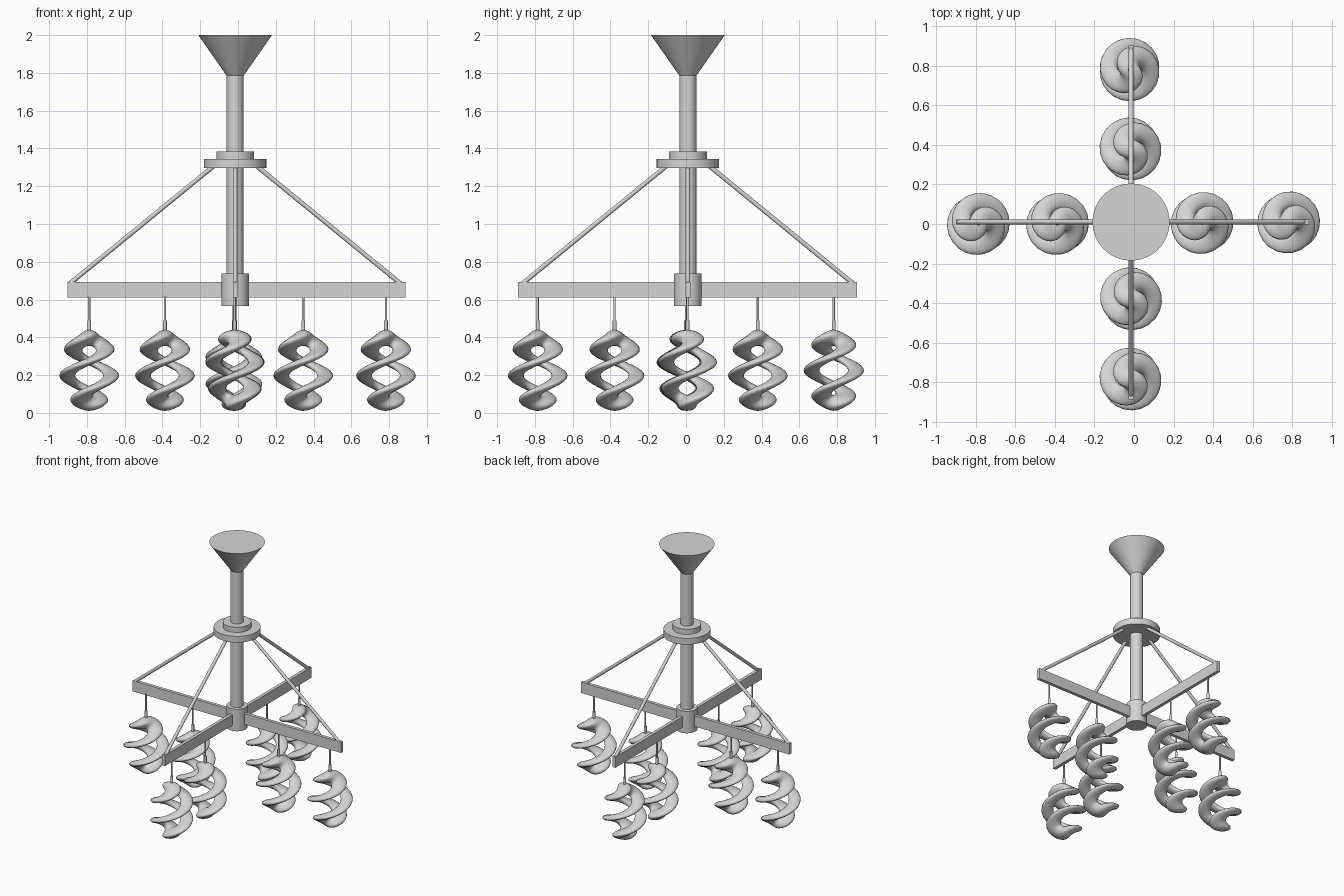
import bpy, bmesh, math
from mathutils import Vector

if "Cube" in bpy.data.objects:
    bpy.data.objects.remove(bpy.data.objects["Cube"])

CX, CY = -0.015, 0.01          # axis of the stem

metal = bpy.data.materials.new("light_grey")
metal.diffuse_color = (0.66, 0.66, 0.66, 1)
metal.use_nodes = True
metal.node_tree.nodes["Principled BSDF"].inputs["Base Color"].default_value = metal.diffuse_color


def finish(name, bm, smooth=True):
    bmesh.ops.recalc_face_normals(bm, faces=bm.faces)
    me = bpy.data.meshes.new(name)
    bm.to_mesh(me)
    bm.free()
    me.materials.append(metal)
    ob = bpy.data.objects.new(name, me)
    bpy.context.collection.objects.link(ob)
    if smooth:
        bpy.context.view_layer.objects.active = ob
        ob.select_set(True)
        bpy.ops.object.shade_smooth_by_angle(angle=math.radians(35))
        ob.select_set(False)
    return ob


def rod(name, p, q, r1, r2=None, seg=12):
    """Capped cylinder or cone from p to q."""
    p, q = Vector(p), Vector(q)
    bm = bmesh.new()
    bmesh.ops.create_cone(bm, cap_ends=True, segments=seg, radius1=r1,
                          radius2=r1 if r2 is None else r2, depth=(q - p).length)
    rot = (q - p).to_track_quat('Z', 'Y').to_matrix()
    for v in bm.verts:
        v.co = rot @ v.co + (p + q) / 2
    return finish(name, bm)


def upright(name, z0, z1, r1, r2=None):
    return rod(name, (CX, CY, z0), (CX, CY, z1), r1, r2, 48)


def box(name, centre, size):
    bm = bmesh.new()
    bmesh.ops.create_cube(bm, size=1)
    for v in bm.verts:
        v.co = Vector(centre) + Vector(a * b for a, b in zip(v.co, size))
    return finish(name, bm, False)


def twisted_pendant(name, x, y, phase):
    """Tall oval ring twisted about its vertical axis into a double helix."""
    bm = bmesh.new()
    n, m = 96, 20
    twist = math.pi / 0.155
    rings = []
    for i in range(n):
        t = 2 * math.pi * i / n
        radial = Vector((math.cos(t) / 0.118, math.sin(t) / 0.172)).normalized()
        ring = []
        for j in range(m):
            s = 2 * math.pi * j / m
            d = 0.042 * math.cos(s)
            u = 0.118 * math.cos(t) + radial.x * d
            z = 0.225 + 0.172 * math.sin(t) + radial.y * d
            v = 0.052 * math.sin(s)
            a = twist * (z - 0.195) + phase
            ring.append(bm.verts.new((x + u * math.cos(a) - v * math.sin(a),
                                      y + u * math.sin(a) + v * math.cos(a), z)))
        rings.append(ring)
    for i in range(n):
        a, b = rings[i], rings[(i + 1) % n]
        for j in range(m):
            k = (j + 1) % m
            bm.faces.new((a[j], a[k], b[k], b[j]))
    ob = finish(name, bm, False)
    for p in ob.data.polygons:
        p.use_smooth = True


# Central column
upright("ceiling_canopy", 1.785, 2.0, 0.045, 0.195)
upright("stem", 0.6, 1.79, 0.045)
upright("upper_collar", 1.34, 1.385, 0.1)
upright("lower_collar", 1.297, 1.345, 0.165)
upright("hub", 0.567, 0.737, 0.073)

# Crossed bars
box("cross_bar_x", (-0.008, CY, 0.652), (1.787, 0.025, 0.083))
box("cross_bar_y", (CX, 0.008, 0.652), (0.025, 1.793, 0.083))

# Sloping struts from collar to bar ends
for i, (dx, dy) in enumerate([(1, 0), (0, 1), (-1, 0), (0, -1)]):
    rod(f"strut_{i}", (CX + dx * 0.11, CY + dy * 0.11, 1.31),
        (CX + dx * 0.875, CY + dy * 0.875, 0.685), 0.012)

# Hanging pendants: position and turn
H = math.pi / 2
spots = [(-0.788, 0.0, 0), (-0.387, 0.0, 0), (0.345, 0.005, 0), (0.783, 0.008, 0),
         (-0.018, -0.785, H), (-0.015, -0.378, H), (-0.018, 0.38, H),
         (-0.022, 0.782, H - 0.6)]
for i, (x, y, ph) in enumerate(spots):
    twisted_pendant(f"pendant_{i}", x, y, ph)
    rod(f"pendant_wire_{i}", (x, y, 0.48), (x, y, 0.62), 0.006)
    rod(f"pendant_socket_{i}", (x, y, 0.42), (x, y, 0.49), 0.01)
